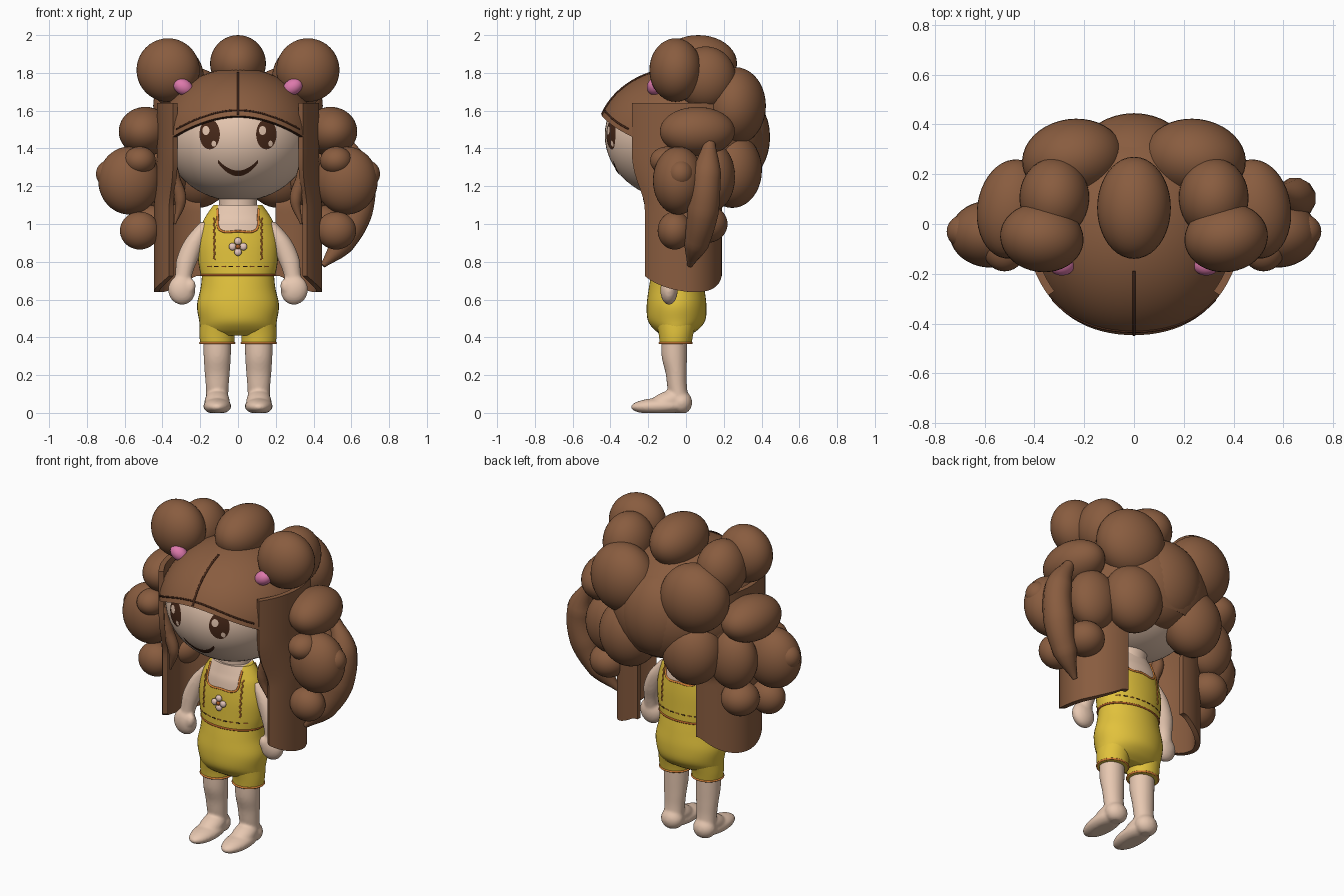
import bpy, bmesh, math
from math import sin, cos, pi, sqrt, radians
from mathutils import Vector, Euler

cube = bpy.data.objects.get("Cube")
if cube:
    bpy.data.objects.remove(cube, do_unlink=True)

made = []


def colour(name, r, g, b):
    m = bpy.data.materials.new(name)
    m.use_nodes = True
    m.diffuse_color = (r, g, b, 1)
    node = next(n for n in m.node_tree.nodes if n.type == 'BSDF_PRINCIPLED')
    node.inputs["Base Color"].default_value = (r, g, b, 1)
    node.inputs["Roughness"].default_value = 0.7
    return m


HAIR = colour("hair_brown", .25, .108, .05)
SKIN = colour("skin", .82, .59, .45)
YELLOW = colour("cloth_yellow", .76, .54, .045)
DARK = colour("dark_brown", .065, .022, .01)
PINK = colour("tie_pink", .72, .19, .41)
ORANGE = colour("stitch_orange", .72, .23, .04)
RUST = colour("hem_rust", .42, .11, .02)
BEAD = colour("bead_pale", .8, .58, .52)


def register(name, data, *mats):
    ob = bpy.data.objects.new(name, data)
    for m in mats:
        data.materials.append(m)
    bpy.context.collection.objects.link(ob)
    made.append(ob)
    return ob


def mesh(name, bm, *mats):
    bmesh.ops.recalc_face_normals(bm, faces=bm.faces)
    me = bpy.data.meshes.new(name)
    bm.to_mesh(me)
    bm.free()
    return register(name, me, *mats)


def ball(name, loc, radii, mat, rot=(0, 0, 0), segs=40):
    """Ellipsoid, flattened where it would pass the floor."""
    bm = bmesh.new()
    bmesh.ops.create_uvsphere(bm, u_segments=segs, v_segments=segs // 2, radius=1)
    turn = Euler([radians(a) for a in rot])
    for v in bm.verts:
        p = Vector([c * r for c, r in zip(v.co, radii)])
        p.rotate(turn)
        v.co = p + Vector(loc)
        v.co.z = max(v.co.z, 0)
    return mesh(name, bm, mat)


def fuse(name, parts, mat):
    """Blend overlapping parts into one smooth limb."""
    bm = bmesh.new()
    for ob in parts:
        bm.from_mesh(ob.data)
        made.remove(ob)
        bpy.data.objects.remove(ob, do_unlink=True)
    ob = mesh(name, bm, mat)
    ob.modifiers.new("blend", 'REMESH').voxel_size = .008
    ob.modifiers.new("soften", 'SMOOTH').iterations = 6


def grid(f, nu, nv, wrap=False):
    """Sheet of quads through f(u, v)."""
    bm = bmesh.new()
    rows = [[bm.verts.new(f(i / nu, j / nv)) for i in range(nu + (not wrap))]
            for j in range(nv + 1)]
    for a, b in zip(rows, rows[1:]):
        for i in range(nu):
            k = (i + 1) % len(a)
            bm.faces.new((a[i], a[k], b[k], b[i]))
    return bm, rows


def refine(keys, steps=5):
    """Smooth in-between rows through the key rows."""
    out = []
    for i in range(len(keys) - 1):
        a, b = keys[max(i - 1, 0)], keys[i]
        c, d = keys[i + 1], keys[min(i + 2, len(keys) - 1)]
        for s in range(steps):
            t = s / steps
            out.append([q + t * (r - p) / 2 + t * t * (2 * p - 5 * q + 4 * r - w) / 2
                        + t ** 3 * (3 * q - p - 3 * r + w) / 2
                        for p, q, r, w in zip(a, b, c, d)])
    return out + [list(keys[-1])]


def loft(keys, segs=40):
    """Closed body through rows of (z, centre x, centre y, x radius, y radius)."""
    rows = refine(keys)

    def f(u, v):
        z, cx, cy, rx, ry = rows[round(v * (len(rows) - 1))]
        return cx + rx * cos(2 * pi * u), cy + ry * sin(2 * pi * u), z
    bm, rings = grid(f, segs, len(rows) - 1, wrap=True)
    bm.faces.new(rings[0])
    bm.faces.new(rings[-1])
    return bm


def tube(name, pts, radii, mat, closed=False):
    cu = bpy.data.curves.new(name, 'CURVE')
    cu.dimensions = '3D'
    cu.bevel_depth = 1
    cu.bevel_resolution = 4
    cu.resolution_u = 8
    cu.use_fill_caps = True
    sp = cu.splines.new('BEZIER')
    sp.bezier_points.add(len(pts) - 1)
    sp.use_cyclic_u = closed
    for i, (bp, p) in enumerate(zip(sp.bezier_points, pts)):
        bp.co = p
        bp.radius = radii[i] if isinstance(radii, (list, tuple)) else radii
        bp.handle_left_type = bp.handle_right_type = 'AUTO'
    return register(name, cu, mat)


def ring(name, cx, cy, z, rx, ry, r, mat):
    pts = [(cx + rx * cos(a * pi / 8), cy + ry * sin(a * pi / 8), z) for a in range(16)]
    return tube(name, pts, r, mat, True)


# Head and face
HY, HZ, HX_R, HY_R, HZ_R = -.02, 1.47, .39, .41, .35
ball("head", (0, HY, HZ), (HX_R, HY_R, HZ_R), SKIN, segs=64)


def face_patch(name, f, nu, nv, mat, lift):
    def g(u, v):
        x, z = f(u, v)
        return x, HY - lift - HY_R * sqrt(1 - (x / HX_R) ** 2 - ((z - HZ) / HZ_R) ** 2), z
    bm, _ = grid(g, nu, nv)
    bmesh.ops.remove_doubles(bm, verts=bm.verts, dist=1e-5)
    mesh(name, bm, mat)


def face_disc(name, x, z, rx, rz, mat, lift):
    face_patch(name, lambda u, v: (x + rx * v * cos(2 * pi * u), z + rz * v * sin(2 * pi * u)),
               28, 4, mat, lift)


for s, side in ((1, "left"), (-1, "right")):
    face_disc(side + "_eye", s * .15, 1.475, .054, .08, DARK, .004)
    face_disc(side + "_eye_glint", s * .15 - .02, 1.495, .019, .024, SKIN, .007)
    face_disc(side + "_eye_low_glint", s * .15 + .022, 1.425, .012, .016, SKIN, .007)
face_patch("smile", lambda u, v: (.105 * (2 * u - 1), 1.268 + .062 * (2 * u - 1) ** 2
           + (v - .5) * .03 * (1 - .4 * (2 * u - 1) ** 2)), 24, 2, DARK, .004)


# Hair cap with an arched fringe, a dark rim and a centre parting
def cap_point(a, p, grow=0):
    return ((.415 + grow) * sin(a) * cos(p), HY - (.44 + grow) * cos(a) * cos(p),
            1.45 + (.365 + grow) * sin(p))


def rim(a, up=0):
    front = cos(a)
    if front > .6:
        low = 1.568 - .9 * (.425 * sin(a)) ** 2
    else:
        low = 1.465 - .215 * min(1, (.6 - front) / .6)
    return math.asin((low + up - 1.45) / .365)


def cap(u, v):
    a = 2 * pi * u
    p = rim(a)
    return cap_point(a, p + (pi / 2 - p) * v)


bm, _ = grid(cap, 80, 20, wrap=True)
bmesh.ops.remove_doubles(bm, verts=bm.verts, dist=1e-5)
shell = mesh("hair_cap", bm, HAIR, DARK).modifiers.new("thickness", 'SOLIDIFY')
shell.thickness, shell.offset, shell.material_offset_rim = .022, 0, 1
tube("hair_parting", [cap_point(0, radians(a), .012) for a in range(20, 74, 6)], .006, DARK)
tube("fringe_line", [cap_point(a, rim(a, .03), .011) for a in [i * .11 for i in range(-8, 9)]],
     .005, DARK)

# Curls: name, place, radii, tilt
CURLS = [
    ("bun", (.37, -.055, 1.815), (.168, .138, .168), (0, 0, 8)),
    ("rear_bun", (.32, .105, 1.77), (.14, .16, .17), (0, 0, 0)),
    ("upper_side_curl", (.49, .06, 1.49), (.14, .2, .13), (0, 0, 8)),
    ("middle_side_curl", (.575, -.04, 1.23), (.165, .135, .18), (0, 0, 0)),
    ("cheek_curl", (.52, -.1, 1.335), (.085, .09, .075), (0, 0, 0)),
    ("outer_curl", (.675, -.03, 1.265), (.077, .07, .075), (0, 0, 0)),
    ("lower_side_curl", (.52, -.06, .965), (.105, .09, .1), (0, 0, 0)),
    ("low_rear_curl", (.45, .11, 1.0), (.11, .11, .1), (0, 0, 0)),
    ("side_rear_curl", (.42, .14, 1.25), (.15, .12, .18), (0, 0, 0)),
    ("upper_back_curl", (.245, .262, 1.625), (.205, .16, .205), (0, 0, -8)),
    ("lower_back_curl", (.215, .245, 1.285), (.18, .157, .2), (0, 0, 0)),
]
ball("crown_curl", (0, .065, 1.85), (.148, .205, .15), HAIR)
ball("back_curl", (0, .22, 1.46), (.25, .225, .27), HAIR)


# Hanging hair panel: a thick sheet that wraps the side of the head and hangs to the hip
def panel(s):
    def f(u, v):
        z = 1.64 - v
        w = min(1, max(0, (z - 1.08) / .3))
        w = w * w * (3 - 2 * w)
        a = radians((-48 + 138 * u) * (1 - w) + (-37 + 73 * u) * w)
        x = (.2 + .23 * cos(a)) * (1 - w) + .415 * cos(a) * w
        reach = .26 if a < 0 else .19
        y = (-.015 + reach * sin(a)) * (1 - w) + (-.025 + .42 * sin(a)) * w
        lift = max(0, .45 - u, u - .5) / .45
        return s * x, y, z + .085 * min(1, lift) ** 2 * v ** 6
    return grid(f, 28, 40)[0]


for s, side in ((1, "left_"), (-1, "right_")):
    for name, (x, y, z), radii, (a, b, c) in CURLS:
        ball(side + name, (s * x, y, z), radii, HAIR, (a, s * b, s * c))
    shell = mesh(side + "hair_panel", panel(s), HAIR).modifiers.new("thickness", 'SOLIDIFY')
    shell.thickness, shell.offset = .03, 0
    tube(side + "face_lock", [(s * .35, -.22, 1.4), (s * .345, -.205, 1.26), (s * .305, -.195, 1.13),
                              (s * .335, -.185, 1.0)], [.015, .036, .032, .006], HAIR)
    ball(side + "hair_tie", (s * .29, -.165, 1.725), (.055, .042, .042), PINK, (0, -s * 30, 0))
tube("crescent_lock", [(.58, .125, 1.43), (.645, .11, 1.27), (.63, .09, 1.07), (.55, .055, .9),
                       (.45, .02, .78)], [.03, .078, .086, .068, .014], HAIR)

# Torso, with bare skin inside the square neckline
TORSO = [(.73, 0, -.05, .197, .135), (.8, 0, -.05, .21, .132), (.9, 0, -.05, .213, .127),
         (1.0, 0, -.05, .19, .115), (1.05, 0, -.05, .165, .1), (1.1, 0, -.05, .13, .085)]
bm = loft(TORSO)
for co, no in (((0, 0, .965), (0, 0, 1)), ((.105, 0, 0), (1, 0, 0)), ((-.105, 0, 0), (1, 0, 0))):
    bmesh.ops.bisect_plane(bm, geom=bm.verts[:] + bm.edges[:] + bm.faces[:], plane_co=co, plane_no=no)
for f in bm.faces:
    c = f.calc_center_median()
    f.material_index = int(c.z > .965 and abs(c.x) < .105)
mesh("top", bm, YELLOW, SKIN)
mesh("neck", loft([(1.0, 0, -.045, .1, .08), (1.1, 0, -.04, .1, .085), (1.2, 0, -.03, .11, .1)]), SKIN)


def on_top(x, z, side=-1):
    a, b = next((p, q) for p, q in zip(TORSO, TORSO[1:]) if z <= q[0])
    t = (z - a[0]) / (b[0] - a[0])
    rx, ry = [a[i] + t * (b[i] - a[i]) for i in (3, 4)]
    return x, -.05 + side * (ry * sqrt(max(0, 1 - (x / rx) ** 2)) + .002), z


# Neckline, stitching and waist seam
for side, label in ((-1, "front"), (1, "back")):
    path = [(-.108, 1.08), (-.107, 1.03), (-.105, .985), (-.09, .965), (0, .962),
            (.09, .965), (.105, .985), (.107, 1.03), (.108, 1.08)]
    tube(label + "_neckline", [on_top(x, z, side) for x, z in path], .006, ORANGE)
    for s in (-1, 1):
        zig = [on_top(s * (.122 + .007 * (i % 2)), .81 + .017 * i, side) for i in range(14)]
        tube(label + "_stitching", zig, .004, ORANGE)
    for i in range(-4, 5):
        ends = [on_top(i * .038 + d, .775, side) for d in (-.011, .011)]
        tube(label + "_waist_stitch", ends, .003, DARK if i % 2 else ORANGE)
ring("waist_seam", 0, -.05, .73, .194, .134, .006, RUST)

# Bead flower on the chest
fx, fy, fz = on_top(0, .88)
for i in range(4):
    a = i * pi / 2
    ball("flower_bead", (.029 * cos(a), fy - .008, fz + .029 * sin(a)), (.02, .014, .02), BEAD, segs=16)
ball("flower_centre", (0, fy - .012, fz), (.013, .012, .013), RUST, segs=16)

# Shorts
mesh("shorts", loft([(.41, 0, -.055, .17, .07), (.44, 0, -.052, .198, .115), (.49, 0, -.05, .206, .152),
                     (.57, 0, -.05, .217, .158), (.66, 0, -.05, .198, .147),
                     (.735, 0, -.05, .19, .134)]), YELLOW)

# Limbs
for s, side in ((1, "left_"), (-1, "right_")):
    x = s * .11
    mesh(side + "shorts_leg", loft([(.365, x, -.055, .09, .084), (.42, x, -.053, .094, .092),
                                    (.5, s * .1, -.05, .1, .11)]), YELLOW)
    ring(side + "shorts_hem", x, -.055, .37, .09, .084, .006, ORANGE)
    fuse(side + "leg", [
        mesh("shin", loft([(.04, x, -.03, .058, .05), (.13, x, -.046, .06, .052),
                           (.21, x, -.052, .066, .056), (.3, x, -.062, .072, .067),
                           (.42, x, -.062, .074, .068)])),
        ball("foot", (x, -.135, .036), (.074, .158, .044), SKIN, (2, 0, 0)),
        ball("heel", (x, -.025, .055), (.068, .058, .062), SKIN),
        ball("instep", (x, -.095, .062), (.066, .115, .054), SKIN, (20, 0, 0))], SKIN)
    fuse(side + "arm", [
        mesh("upper_arm", loft([(.66, s * .298, -.085, .045, .035), (.74, s * .286, -.075, .046, .04),
                                (.82, s * .266, -.062, .058, .05), (.92, s * .222, -.052, .056, .052),
                                (1.01, s * .165, -.05, .035, .04)])),
        ball("hand", (s * .298, -.09, .65), (.072, .046, .078), SKIN, (0, s * 12, 0)),
        ball("thumb", (s * .255, -.105, .665), (.03, .027, .045), SKIN, (0, -s * 15, 0))], SKIN)

# Turn everything into plain meshes and smooth them
bpy.ops.object.select_all(action='DESELECT')
for ob in made:
    ob.select_set(True)
bpy.context.view_layer.objects.active = made[0]
bpy.ops.object.convert(target='MESH')
bpy.ops.object.shade_smooth_by_angle(angle=radians(45))
